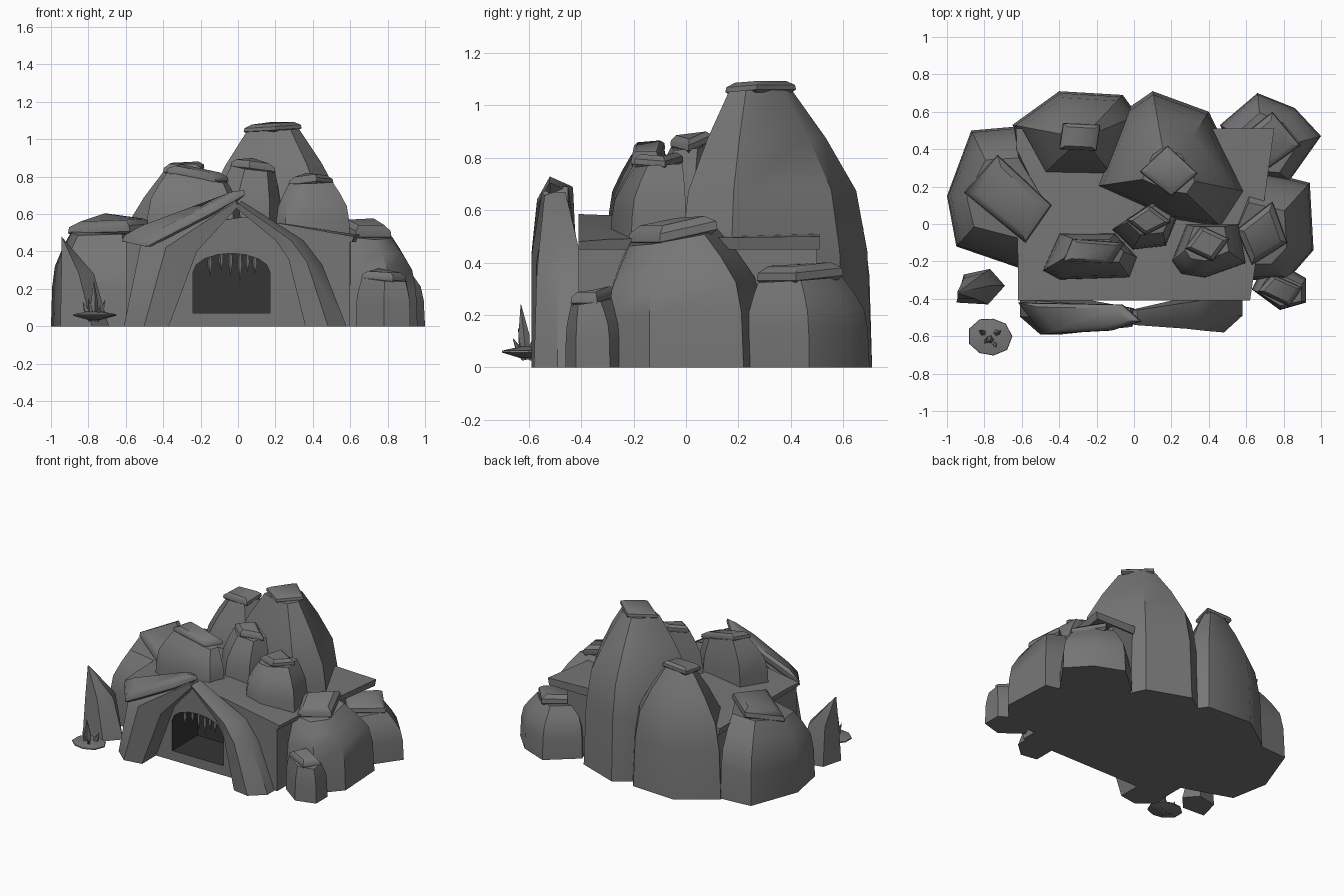
import bpy, bmesh, math
from mathutils import Vector

if "Cube" in bpy.data.objects:
    bpy.data.objects.remove(bpy.data.objects["Cube"])


def material(name, v):
    m = bpy.data.materials.new(name)
    m.diffuse_color = (v, v, v, 1)
    m.use_nodes = True
    m.node_tree.nodes["Principled BSDF"].inputs["Base Color"].default_value = m.diffuse_color
    return m


ROCK = material("grey rock", 0.18)
DARK = material("dark cave", 0.035)


def loft(name, rings):
    """Closed solid through rings with equal point counts."""
    bm = bmesh.new()
    vs = [[bm.verts.new(p) for p in r] for r in rings]
    n = len(vs[0])
    for a, b in zip(vs, vs[1:]):
        for i in range(n):
            j = (i + 1) % n
            bm.faces.new((a[i], a[j], b[j], b[i]))
    bm.faces.new(vs[0][::-1])
    bm.faces.new(vs[-1])
    bmesh.ops.recalc_face_normals(bm, faces=bm.faces)
    me = bpy.data.meshes.new(name)
    bm.to_mesh(me)
    bm.free()
    ob = bpy.data.objects.new(name, me)
    bpy.context.collection.objects.link(ob)
    me.materials.append(ROCK)
    return ob


def cap(name, quad, th):
    """Pillow-like slab: quad gives the widest corners near its top."""
    q = [Vector(p) for p in quad]
    c = sum(q, Vector()) / len(q)

    def ring(s, dz):
        return [c + (p - c) * s + Vector((0, 0, dz)) for p in q]
    loft(name, [ring(0.88, -th), ring(1.0, -th * 0.75), ring(0.97, -th * 0.3), ring(0.72, 0.005)])


def boulder(name, foot, z0, quad, th=0.045, fit=0.97):
    """Faceted dome rising from a footprint to a tilted cap stone."""
    q = [Vector(p) for p in quad]
    c = sum(q, Vector()) / len(q)
    nrm = (q[2] - q[0]).cross(q[3] - q[1])

    def span(pts, k):
        v = [p[k] for p in pts]
        return (min(v) + max(v)) / 2, max(v) - min(v)
    (fx, fw), (fy, fh) = span(foot, 0), span(foot, 1)
    (qx, qw), (qy, qh) = span(q, 0), span(q, 1)
    top = []
    for x, y in foot:
        tx = qx + (x - fx) * qw / fw * fit
        ty = qy + (y - fy) * qh / fh * fit
        tz = c.z - (nrm.x * (tx - c.x) + nrm.y * (ty - c.y)) / nrm.z
        top.append(Vector((tx, ty, tz - th * 0.8)))
    rings = []
    for h, t in ((0, 0), (0.42, 0.06), (0.64, 0.2), (0.83, 0.58), (1, 1)):
        rings.append([Vector((x + (p.x - x) * t, y + (p.y - y) * t, z0 + (p.z - z0) * h))
                      for (x, y), p in zip(foot, top)])
    loft(name, rings)
    cap(name + "_cap", quad, th)


# boulders, footprints counter-clockwise
boulder("left_boulder", [(-1, .15), (-.95, -.12), (-.6, -.24), (-.43, .05), (-.64, .52), (-.87, .5)], 0,
        [(-.91, .17, .55), (-.58, -.1, .56), (-.44, .1, .57), (-.73, .37, .61)], .07, .93)
boulder("back_left_boulder", [(-.65, .53), (-.5, .25), (-.1, .24), (.02, .58), (-.06, .69), (-.4, .71)], 0,
        [(-.4, .4, .86), (-.2, .39, .86), (-.18, .53, .88), (-.38, .54, .87)])
boulder("tall_boulder", [(-.22, .2), (.2, .01), (.48, -.03), (.61, .17), (.4, .6), (.1, .71), (-.06, .6)], 0,
        [(.03, .28, 1.07), (.2, .15, 1.08), (.34, .27, 1.09), (.18, .42, 1.09)], .04, .9)
boulder("right_boulder", [(.52, .05), (.6, -.3), (.82, -.3), (.96, -.14), (.94, .22), (.62, .3)], 0,
        [(.55, -.03, .57), (.63, -.22, .53), (.82, -.1, .53), (.74, .12, .58)], .07)
boulder("back_right_boulder", [(.46, .53), (.58, .25), (.83, .23), (1, .47), (.86, .62), (.66, .7)], 0,
        [(.54, .44, .39), (.68, .27, .38), (.89, .42, .38), (.74, .6, .4)], .065)
boulder("front_right_boulder", [(.63, -.35), (.78, -.46), (.92, -.42), (.92, -.29), (.78, -.21), (.68, -.25)], 0,
        [(.66, -.36, .29), (.83, -.44, .28), (.9, -.34, .28), (.74, -.27, .31)])
boulder("front_left_boulder", [(-.49, -.25), (-.4, -.3), (-.02, -.29), (.02, -.18), (-.1, -.05), (-.4, -.05)], .42,
        [(-.38, -.2, .86), (-.12, -.21, .81), (-.05, -.1, .81), (-.33, -.08, .87)])
boulder("front_middle_boulder", [(.2, -.2), (.25, -.27), (.38, -.29), (.6, -.21), (.56, 0), (.28, 0)], .42,
        [(.27, -.13, .79), (.42, -.2, .81), (.51, -.08, .8), (.36, -.01, .82)])
boulder("centre_boulder", [(-.12, -.03), (-.01, -.14), (.17, -.12), (.23, .03), (.1, .12)], .42,
        [(-.04, .02, .89), (.06, -.06, .88), (.2, .01, .86), (.08, .1, .9)])

# main rock body with an arched cave cut into the front
body = loft("cave_body", [[(-.6, -.41, z), (.6, -.41, z), (.6, .5, z), (-.6, .5, z)] for z in (0, .47)])
arch = [(-.24, .07), (.17, .07)]
for i in range(9):
    a = math.pi * i / 8
    arch.append((-.035 + .205 * math.cos(a), .29 + .1 * math.sin(a)))
cutter = loft("cave_cutter", [[(x, y, z) for x, z in arch] for y in (-.6, -.12)])
cutter.hide_render = True
mod = body.modifiers.new("cave", "BOOLEAN")
mod.object, mod.operation, mod.solver = cutter, "DIFFERENCE", "EXACT"
bpy.context.view_layer.objects.active = body
bpy.ops.object.modifier_apply(modifier="cave")
bpy.data.objects.remove(cutter)
body.data.materials.clear()
body.data.materials.append(ROCK)
body.data.materials.append(DARK)
for f in body.data.polygons:
    c = f.center
    f.material_index = int(-.4 < c.y < -.1 and abs(c.x + .035) < .22 and .05 < c.z < .42)

# roof slab with a front ridge that flattens to the back
loft("roof_slab", [
    [(-.61, -.41, .45), (.61, -.41, .45), (.62, -.41, .48), (.03, -.41, .585), (-.62, -.41, .48)],
    [(-.61, -.28, .45), (.62, -.28, .45), (.64, -.28, .49), (.03, -.28, .58), (-.62, -.28, .49)],
    [(-.62, .51, .45), (.74, .51, .45), (.75, .51, .5), (.03, .51, .52), (-.63, .51, .5)]])


# leaning entrance slabs: stations of outer x,z / inner x,z / front y / back y, outer front corner chamfered
def leg(name, stations):
    rings = []
    for xo, zo, xi, zi, yf, yb in stations:
        def pt(k, y):
            return (xo + (xi - xo) * k, y, zo + (zi - zo) * k)
        ym = yb + (yf - yb) * .5
        rings.append([pt(0, ym), pt(.45, yf), pt(1, yf + .02), pt(1, yb), pt(0, yb)])
    loft(name, rings)


leg("left_entrance_slab", [(-.61, 0, -.37, 0, -.59, -.4), (-.52, .44, -.22, .4, -.59, -.41),
                           (-.02, .69, .0, .64, -.55, -.45)])
leg("right_entrance_slab", [(.58, 0, .36, 0, -.58, -.4), (.45, .33, .27, .36, -.57, -.41),
                            (.35, .46, .2, .46, -.56, -.41), (.02, .67, -.02, .64, -.54, -.46)])
cap("entrance_lintel", [(-.62, -.42, .5), (-.49, -.59, .47), (-.12, -.57, .66), (.04, -.52, .75), (-.06, -.43, .71)], .06)


# thin pointed cones: stalactites and crystals
def spike(name, base, tip, r, n=5):
    b, t = Vector(base), Vector(tip)
    q = (t - b).to_track_quat("Z", "Y")

    def ring(s, h):
        return [b.lerp(t, h) + q @ Vector((r * s * math.cos(k * math.tau / n), r * s * math.sin(k * math.tau / n), 0))
                for k in range(n)]
    return loft(name, [ring(.7, 0), ring(1, .45), ring(.05, 1)])


for x, ln in ((-.15, .09), (-.09, .06), (-.04, .09), (.01, .12), (.05, .07), (.09, .08)):
    spike("stalactite", (x, -.39, .4 - abs(x + .035) * .2), (x, -.39, .36 - ln), .014)

# standing shard at the left
loft("standing_shard", [
    [(-.95, -.42, 0), (-.78, -.43, 0), (-.69, -.33, 0), (-.77, -.24, 0), (-.91, -.27, 0)],
    [(-.945, -.4, .26), (-.85, -.4, .28), (-.77, -.33, .28), (-.8, -.26, .28), (-.91, -.29, .28)],
    [(-.945, -.37, .48), (-.94, -.372, .475), (-.935, -.365, .47), (-.935, -.36, .47), (-.943, -.36, .48)]])

# shallow disc with small crystals
radii = (.12, .11, .10, .11, .12, .12, .11, .11, .12)
loft("crystal_disc", [[(-.77 + r * s * math.cos(i * math.tau / 9), -.6 + r * s * .95 * math.sin(i * math.tau / 9), z)
                       for i, r in enumerate(radii)] for s, z in ((.3, .035), (1, .057), (.98, .064), (.3, .08))])
for dx, dy, z, r in ((0, -.03, .24, .022), (-.06, .03, .13, .017), (.06, .03, .14, .017),
                     (.035, -.06, .11, .014), (-.03, -.04, .15, .014)):
    spike("crystal", (-.77 + dx * .3, -.6 + dy * .3, .03), (-.77 + dx, -.6 + dy, z), r)

bpy.ops.object.select_all(action="SELECT")
bpy.ops.object.shade_smooth_by_angle(angle=math.radians(40))
